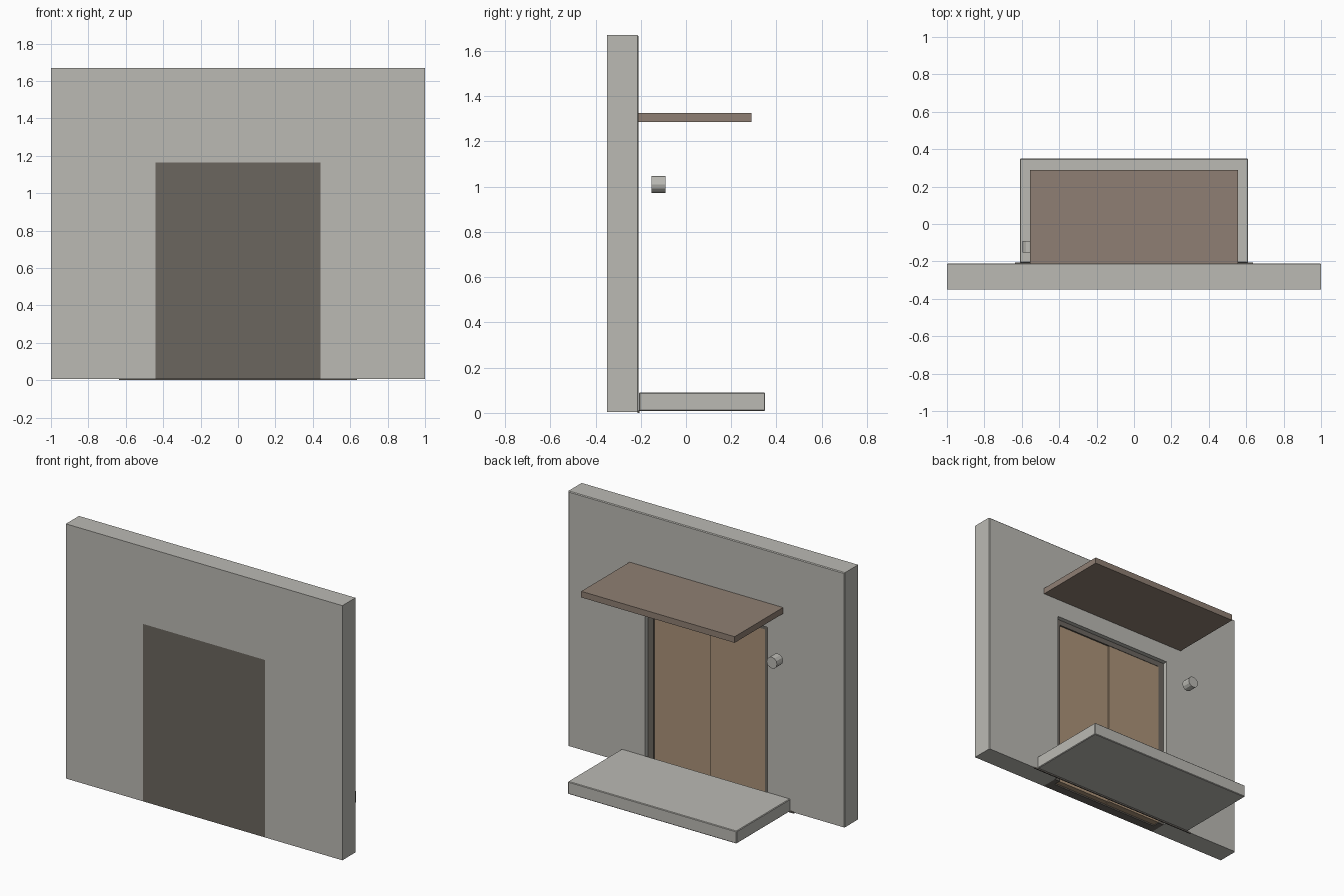
import bpy, bmesh, math
from mathutils import Matrix

if "Cube" in bpy.data.objects:
    bpy.data.objects.remove(bpy.data.objects["Cube"], do_unlink=True)


def linear(c):
    c /= 255
    return c / 12.92 if c <= 0.04045 else ((c + 0.055) / 1.055) ** 2.4


def material(name, rgb):
    m = bpy.data.materials.new(name)
    col = tuple(linear(c) for c in rgb) + (1.0,)
    m.diffuse_color = col
    m.use_nodes = True
    bsdf = next(n for n in m.node_tree.nodes if n.type == 'BSDF_PRINCIPLED')
    bsdf.inputs["Base Color"].default_value = col
    return m


CONCRETE = material("light_concrete", (187, 186, 180))
BROWN = material("canopy_brown", (143, 127, 115))
WOOD = material("door_wood", (172, 147, 121))
DARK = material("dark_frame", (107, 102, 95))


def finish(name, bm, mat):
    bmesh.ops.recalc_face_normals(bm, faces=bm.faces)
    me = bpy.data.meshes.new(name)
    bm.to_mesh(me)
    bm.free()
    me.materials.append(mat)
    ob = bpy.data.objects.new(name, me)
    bpy.context.collection.objects.link(ob)
    return ob


def box(name, x, y, z, mat, bevel=0):
    """Box from (min, max) ranges on each axis."""
    bm = bmesh.new()
    bmesh.ops.create_cube(bm, size=1)
    for v in bm.verts:
        v.co = [r[0] if c < 0 else r[1] for c, r in zip(v.co, (x, y, z))]
    if bevel:
        bmesh.ops.bevel(bm, geom=bm.edges[:], offset=bevel, segments=1, affect='EDGES')
    return finish(name, bm, mat)


def arch(name, outer, inner, top, inner_top, y, z0, mat, bevel=0):
    """Upside-down U profile in the xz plane, extruded along y."""
    bm = bmesh.new()
    pts = [(-outer, z0), (-outer, top), (outer, top), (outer, z0),
           (inner, z0), (inner, inner_top), (-inner, inner_top), (-inner, z0)]
    face = bm.faces.new([bm.verts.new((px, y[0], pz)) for px, pz in pts])
    ext = bmesh.ops.extrude_face_region(bm, geom=[face])["geom"]
    bmesh.ops.translate(bm, vec=(0, y[1] - y[0], 0),
                        verts=[g for g in ext if isinstance(g, bmesh.types.BMVert)])
    if bevel:
        # only the outer rim of the rear face is chamfered
        rim = [e for e in bm.edges
               if all(v.co.y > y[1] - 1e-4 for v in e.verts)
               and all(abs(v.co.x) > outer - 1e-4 for v in e.verts)]
        bmesh.ops.bevel(bm, geom=rim, offset=bevel, segments=1, affect='EDGES')
    return finish(name, bm, mat)


# Wall with doorway, closed on the front by a flush dark panel
arch("wall", 1.0, 0.442, 1.67, 1.165, (-0.35, -0.21), 0.005, CONCRETE, 0.005)
box("front_panel", (-0.442, 0.442), (-0.35, -0.29), (0.005, 1.165), DARK)

# Recessed door frame and two leaves
arch("door_frame", 0.442, 0.402, 1.165, 1.13, (-0.29, -0.24), 0.005, DARK)
for name, x, y in (("door_leaf_left", (0.002, 0.402), -0.25),
                   ("door_leaf_right", (-0.402, -0.002), -0.243)):
    box(name, x, (-0.285, y), (0.01, 1.13), WOOD)

# Doorstep with a thin seam against the wall, and the canopy
box("doorstep", (-0.61, 0.61), (-0.208, 0.35), (0.008, 0.09), CONCRETE, 0.004)
box("step_seam", (-0.635, 0.635), (-0.214, -0.206), (0.0, 0.01), DARK)
box("canopy", (-0.555, 0.555), (-0.21, 0.29), (1.285, 1.325), BROWN)

# Small round wall lamp beside the door
bm = bmesh.new()
bmesh.ops.create_cone(bm, cap_ends=True, segments=12, radius1=0.037, radius2=0.037, depth=0.062,
                      matrix=Matrix.Translation((-0.558, -0.121, 1.01))
                      @ Matrix.Rotation(math.pi / 2, 4, 'X'))
finish("wall_lamp", bm, CONCRETE)
